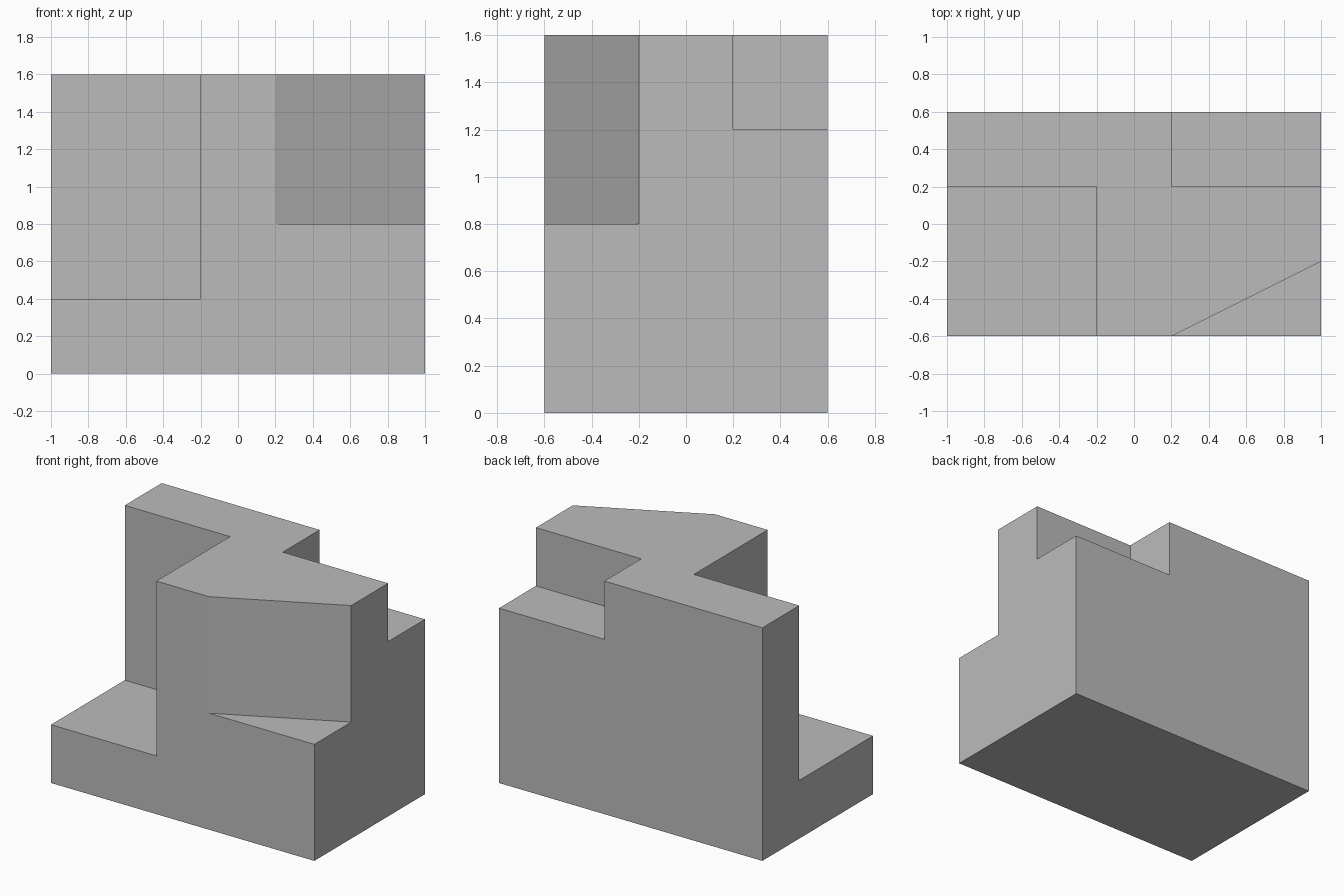
import bpy
import bmesh

if "Cube" in bpy.data.objects:
    bpy.data.objects.remove(bpy.data.objects["Cube"])

grey = bpy.data.materials.new("neutral grey")
grey.diffuse_color = (0.5, 0.5, 0.5, 1.0)
grey.use_nodes = True
grey.node_tree.nodes["Principled BSDF"].inputs["Base Color"].default_value = grey.diffuse_color


def prism(name, outline, z0, z1):
    """Extrude a flat outline (counter-clockwise, seen from above) from z0 to z1."""
    bm = bmesh.new()
    base = bm.faces.new([bm.verts.new((x, y, z0)) for x, y in outline])
    top = bmesh.ops.extrude_face_region(bm, geom=[base], use_keep_orig=True)["geom"]
    for v in top:
        if isinstance(v, bmesh.types.BMVert):
            v.co.z = z1
    bmesh.ops.recalc_face_normals(bm, faces=bm.faces)
    mesh = bpy.data.meshes.new(name)
    bm.to_mesh(mesh)
    bm.free()
    mesh.materials.append(grey)
    obj = bpy.data.objects.new(name, mesh)
    bpy.context.collection.objects.link(obj)
    return obj


def rect(x0, x1, y0, y1):
    return [(x0, y0), (x1, y0), (x1, y1), (x0, y1)]


# Solid starting block
block = prism("notched_block", rect(-1, 1, -0.6, 0.6), 0, 1.6)

# Cutters overshoot the block's outer faces for clean cuts
cutters = [
    # deep front-left step
    prism("front_left_cutter", rect(-1.2, -0.2, -0.8, 0.2), 0.4, 1.8),
    # shallow back-right notch
    prism("back_right_cutter", rect(0.2, 1.2, 0.2, 0.8), 1.2, 1.8),
    # slanted front-right corner
    prism("slanted_corner_cutter", [(0, -0.7), (1.2, -0.7), (1.2, -0.1)], 0.8, 1.8),
]

bpy.context.view_layer.objects.active = block
for cutter in cutters:
    cutter.hide_render = True
    cut = block.modifiers.new(cutter.name, "BOOLEAN")
    cut.operation = "DIFFERENCE"
    cut.solver = "EXACT"
    cut.object = cutter
    bpy.ops.object.modifier_apply(modifier=cut.name)
    bpy.data.objects.remove(cutter)
